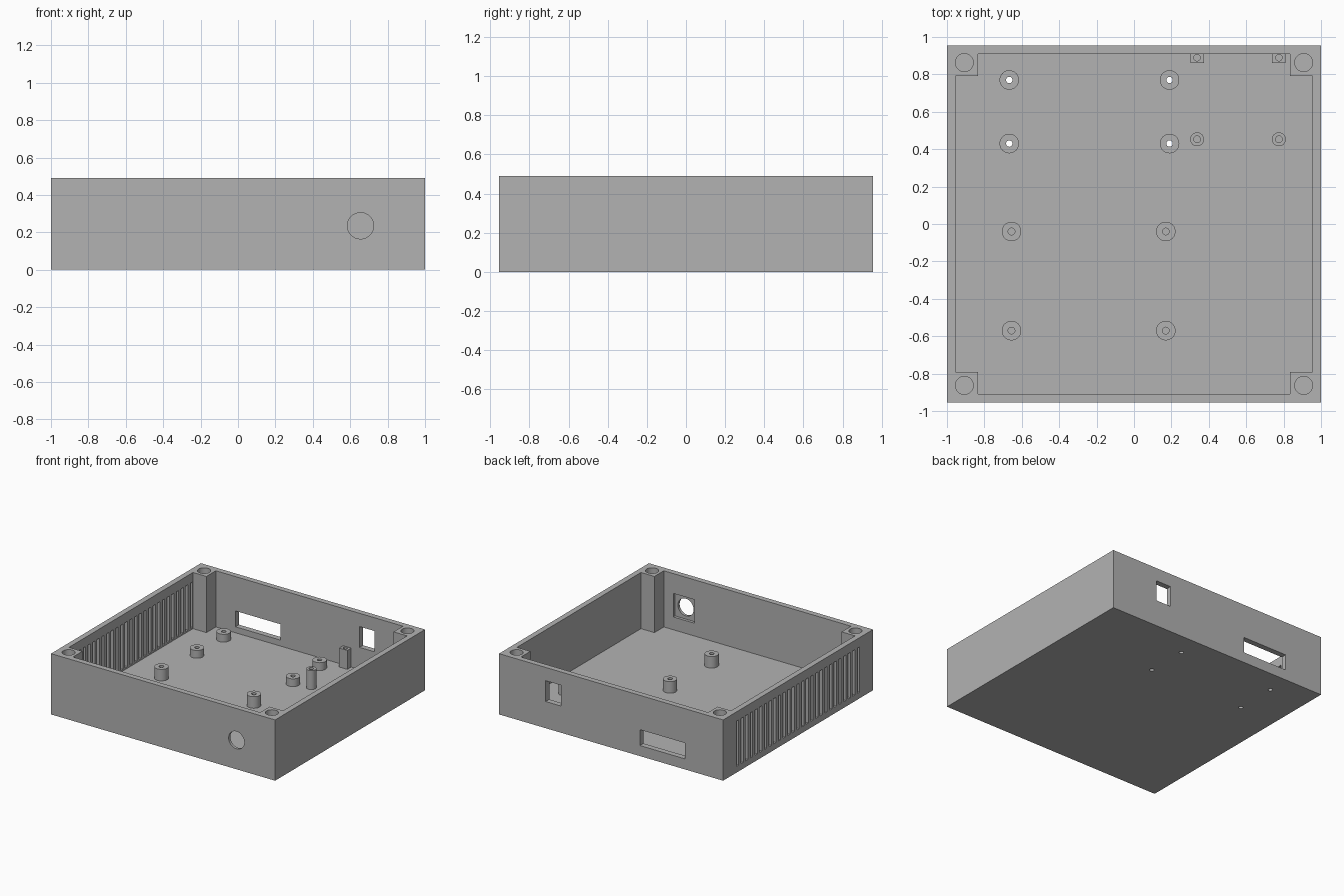
import bpy
import bmesh
from math import pi
from mathutils import Matrix, Vector

if "Cube" in bpy.data.objects:
    bpy.data.objects.remove(bpy.data.objects["Cube"], do_unlink=True)

HX, HY, TOP = 1.0, 0.955, 0.49      # outer half sizes and height
WALL, FLOOR = 0.045, 0.037
POST = 0.165                        # corner post width, measured from outside

grey = bpy.data.materials.new("plain grey")
grey.use_nodes = True
grey.diffuse_color = (0.448, 0.448, 0.448, 1)
grey.node_tree.nodes["Principled BSDF"].inputs["Base Color"].default_value = grey.diffuse_color


def add_box(bm, lo, hi):
    lo, hi = Vector(lo), Vector(hi)
    size = hi - lo
    bmesh.ops.create_cube(bm, size=1, matrix=Matrix.Translation((lo + hi) / 2) @ Matrix.Diagonal((*size, 1)))


def add_cylinder(bm, centre, radius, depth, along_y=False):
    turn = Matrix.Rotation(pi / 2, 4, "X") if along_y else Matrix.Identity(4)
    bmesh.ops.create_cone(bm, cap_ends=True, segments=48, radius1=radius, radius2=radius,
                          depth=depth, matrix=Matrix.Translation(centre) @ turn)


def finish(bm, name):
    bmesh.ops.recalc_face_normals(bm, faces=bm.faces)
    mesh = bpy.data.meshes.new(name)
    bm.to_mesh(mesh)
    bm.free()
    mesh.materials.append(grey)
    obj = bpy.data.objects.new(name, mesh)
    bpy.context.collection.objects.link(obj)
    return obj


def select_only(obj):
    bpy.ops.object.select_all(action="DESELECT")
    obj.select_set(True)
    bpy.context.view_layer.objects.active = obj


def cut(obj, bm):
    """Subtract the shapes in bm from obj."""
    cutter = finish(bm, "cutter")
    cutter.hide_render = True
    mod = obj.modifiers.new("cut", "BOOLEAN")
    mod.operation = "DIFFERENCE"
    mod.solver = "EXACT"
    mod.object = cutter
    select_only(obj)
    bpy.ops.object.modifier_apply(modifier=mod.name)
    bpy.data.objects.remove(cutter, do_unlink=True)


def smooth(obj):
    select_only(obj)
    bpy.ops.object.shade_smooth_by_angle(angle=pi / 6)


# Outer block
bm = bmesh.new()
add_box(bm, (-HX, -HY, 0), (HX, HY, TOP))
shell = finish(bm, "case_shell")

# Cavity: a cross-shaped outline that leaves the four corner posts
ax, ay, px, py = HX - WALL, HY - WALL, HX - POST, HY - POST
quarter = [(ax, py), (px, py), (px, ay)]
outline = (quarter + [(-x, y) for x, y in reversed(quarter)]
           + [(-x, -y) for x, y in quarter] + [(x, -y) for x, y in reversed(quarter)])
bm = bmesh.new()
base = bm.faces.new([bm.verts.new((x, y, FLOOR)) for x, y in outline])
raised = bmesh.ops.extrude_face_region(bm, geom=[base])["geom"]
bmesh.ops.translate(bm, vec=(0, 0, TOP), verts=[v for v in raised if isinstance(v, bmesh.types.BMVert)])
cut(shell, bm)

# Round sockets in the corner posts
bm = bmesh.new()
for sx in (-1, 1):
    for sy in (-1, 1):
        add_cylinder(bm, (sx * 0.907, sy * 0.863, TOP), 0.048, 0.12)
cut(shell, bm)

# Row of vertical vents in one side wall
bm = bmesh.new()
for i in range(-13, 14):
    y = i * 0.0593
    add_box(bm, (-1.1, y - 0.015, 0.05), (-0.9, y + 0.015, 0.415))
cut(shell, bm)

# Back wall openings
bm = bmesh.new()
add_box(bm, (-0.66, 0.85, 0.085), (-0.257, 1.05, 0.213))
add_box(bm, (0.448, 0.85, 0.215), (0.583, 1.05, 0.383))
cut(shell, bm)

# Front round opening with a square recess on the inside
bm = bmesh.new()
add_cylinder(bm, (0.655, -HY, 0.235), 0.07, 0.2, along_y=True)
cut(shell, bm)
bm = bmesh.new()
add_box(bm, (0.56, -0.933, 0.14), (0.75, -0.88, 0.33))
cut(shell, bm)

# Standoffs: position, outer radius, bore radius, top height
through = [(x, y) for x in (-0.667, 0.19) for y in (0.43, 0.77)]
blind = [(x, y) for x in (-0.655, 0.17) for y in (-0.57, -0.04)]
slim = [(x, 0.453) for x in (0.337, 0.775)]

# Screw holes through the floor
bm = bmesh.new()
for x, y in through:
    add_cylinder(bm, (x, y, 0), 0.017, 0.2)
cut(shell, bm)
smooth(shell)


def standoffs(name, places, radius, bore, top):
    for n, (x, y) in enumerate(places, 1):
        bm = bmesh.new()
        add_cylinder(bm, (x, y, (FLOOR + top) / 2), radius, top - FLOOR)
        obj = finish(bm, f"{name}_{n}")
        bm = bmesh.new()
        add_cylinder(bm, (x, y, top / 2), bore, top * 2)
        cut(obj, bm)
        smooth(obj)


standoffs("low_standoff", through, 0.052, 0.017, 0.1)
standoffs("medium_standoff", blind, 0.052, 0.018, 0.13)
standoffs("slim_standoff", slim, 0.037, 0.018, 0.19)

# Square posts against the back wall
for n, (x, _) in enumerate(slim, 1):
    bm = bmesh.new()
    add_box(bm, (x - 0.036, 0.86, FLOOR), (x + 0.036, ay, 0.19))
    post = finish(bm, f"square_post_{n}")
    bm = bmesh.new()
    add_cylinder(bm, (x, 0.889, 0.19), 0.017, 0.2)
    cut(post, bm)
    smooth(post)
